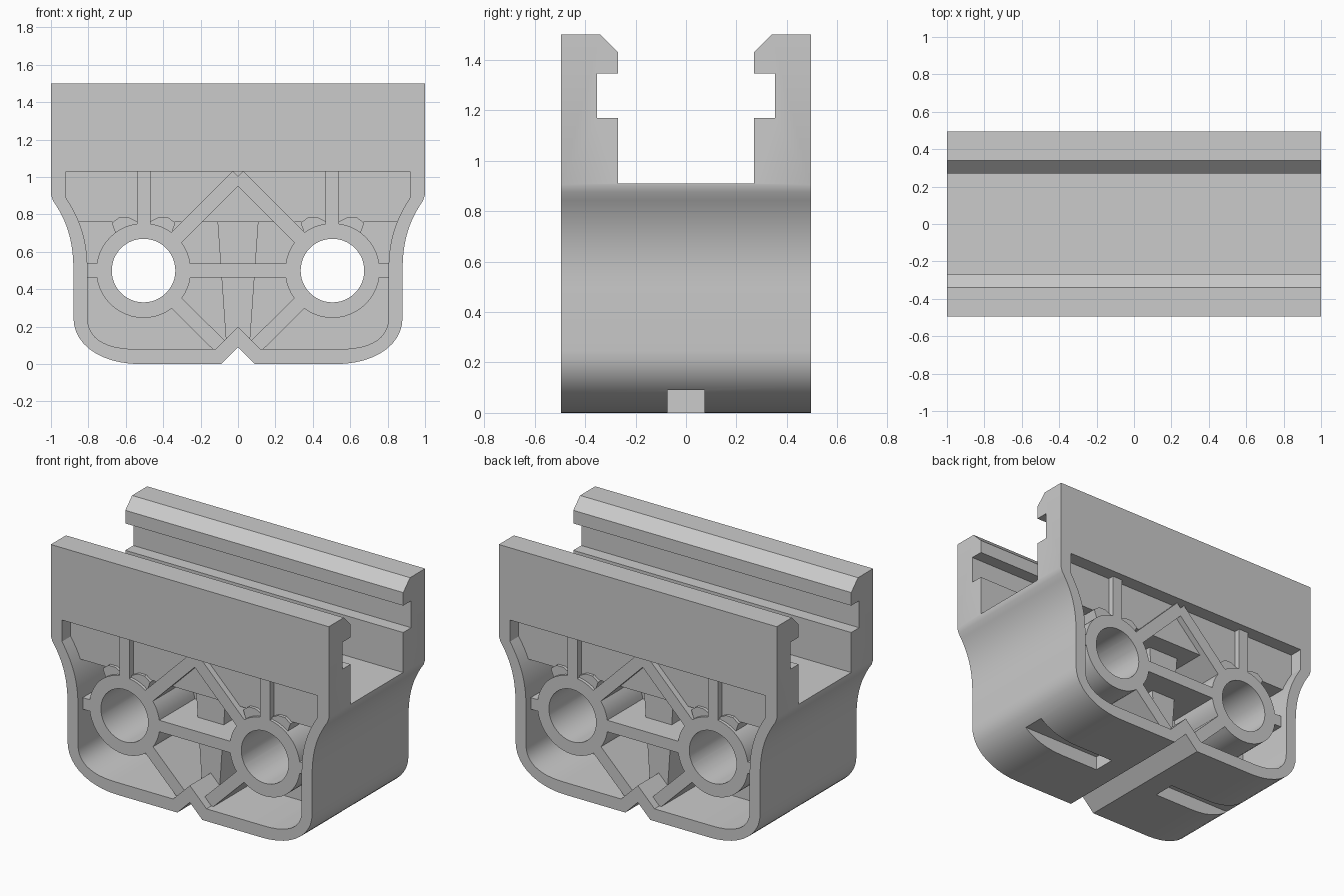
import bpy, bmesh
from math import cos, sin, pi, hypot
from mathutils.geometry import interpolate_bezier
from mathutils import Vector

if "Cube" in bpy.data.objects:
    bpy.data.objects.remove(bpy.data.objects["Cube"])

RIB_Y, HOLE_X, HOLE_Z = 0.445, 0.505, 0.5


def curve(a, b, c, d, n=12):
    return [(p.x, p.y) for p in interpolate_bezier(Vector(a), Vector(b), Vector(c), Vector(d), n)]


def mirrored(half):
    return half + [(-x, z) for x, z in reversed(half) if abs(x) > 1e-6]


def prism(name, pts, lo, hi, axis='Y'):
    """Extrude a 2D profile (x,z) along y, or (y,z) along x."""
    put = (lambda p, t: (p[0], t, p[1])) if axis == 'Y' else (lambda p, t: (t, p[0], p[1]))
    bm = bmesh.new()
    bottom = [bm.verts.new(put(p, lo)) for p in pts]
    top = [bm.verts.new(put(p, hi)) for p in pts]
    bm.faces.new(bottom)
    bm.faces.new(top[::-1])
    n = len(pts)
    for i in range(n):
        bm.faces.new((bottom[i], top[i], top[(i + 1) % n], bottom[(i + 1) % n]))
    bmesh.ops.recalc_face_normals(bm, faces=bm.faces)
    mesh = bpy.data.meshes.new(name)
    bm.to_mesh(mesh)
    bm.free()
    obj = bpy.data.objects.new(name, mesh)
    bpy.context.collection.objects.link(obj)
    return obj


def rect(x0, x1, z0, z1):
    return [(x0, z0), (x1, z0), (x1, z1), (x0, z1)]


def circle(x, z, r, n=48):
    return [(x + r * cos(2 * pi * i / n), z + r * sin(2 * pi * i / n)) for i in range(n)]


def bar(a, b, w):
    dx, dz = b[0] - a[0], b[1] - a[1]
    k = w / 2 / hypot(dx, dz)
    ox, oz = -dz * k, dx * k
    return [(a[0] + ox, a[1] + oz), (a[0] - ox, a[1] - oz),
            (b[0] - ox, b[1] - oz), (b[0] + ox, b[1] + oz)]


def combine(tool, operation):
    tool.hide_render = True
    mod = body.modifiers.new(tool.name, 'BOOLEAN')
    mod.operation, mod.object, mod.solver = operation, tool, 'EXACT'
    bpy.context.view_layer.objects.active = body
    bpy.ops.object.modifier_apply(modifier=mod.name)
    bpy.data.objects.remove(tool)


def add(*args):
    combine(prism(*args), 'UNION')


def cut(*args):
    combine(prism(*args), 'DIFFERENCE')


# Outer shell with a through opening
outer = ([(0, .09), (.09, 0)] + curve((.52, 0), (.73, 0), (.88, .1), (.88, .25))
         + curve((.88, .5), (.88, .65), (.91, .76), (.99, .875)) + [(1, .905), (1, 1.5)])
inner = ([(0, .2), (.12, .08)] + curve((.54, .08), (.70, .08), (.805, .13), (.805, .25))
         + curve((.805, .5), (.805, .65), (.835, .76), (.92, .89)) + [(.92, 1.03)])
body = prism("carriage_body", mirrored(outer), -.495, .495)
cut("opening", mirrored(inner), -.6, .6)

# Block under the channel, central web and tapered pillar
add("channel_block", mirrored([(.88, .76), (.96, .885), (.96, 1.06)]), -.405, .405)
web = ([(0, .145), (.105, .04)] + curve((.53, .04), (.71, .04), (.84, .12), (.84, .25))
       + [(.84, .5), (.90, .76), (.90, .8)])
add("web", mirrored(web), -.08, .08)
add("pillar", mirrored([(.063, .11), (.112, .8)]), -.28, .28)

# Bosses, ribs and braces
add("cross_rib", rect(-.83, .83, .462, .537), -RIB_Y, RIB_Y)
for s in (-1, 1):
    hub = (s * HOLE_X, HOLE_Z)
    add("boss", circle(*hub, .253), -RIB_Y, RIB_Y)
    add("upper_brace", bar(hub, (0, HOLE_Z + HOLE_X), .078), -RIB_Y, RIB_Y)
    add("lower_brace", bar(hub, (s * .08, .08), .078), -RIB_Y, RIB_Y)
    add("post", rect(hub[0] - .036, hub[0] + .036, .6, 1.06), -RIB_Y, RIB_Y)
    for t in (-1, 1):
        hump = [(.03, .70), (.03, .76), (.08, .785), (.13, .785), (.17, .755), (.15, .70)]
        add("shoulder", [(hub[0] + t * x, z) for x, z in hump], -.425, .425)

# Undercut channel along the top
channel = [(.27, .91), (.27, 1.17), (.352, 1.17), (.352, 1.345), (.27, 1.345), (.27, 1.43), (.44, 1.6)]
cut("channel", mirrored(channel), -1.2, 1.2, 'X')

# Pin holes and the slots in the underside
for s in (-1, 1):
    cut("pin_hole", circle(s * HOLE_X, HOLE_Z, .17), -.6, .6)
    cut("slot", rect(*sorted((s * .24, s * 1.0)), -.1, .09), -.073, .073)

body.select_set(True)
bpy.context.view_layer.objects.active = body
bpy.ops.object.shade_smooth_by_angle(angle=.4)
